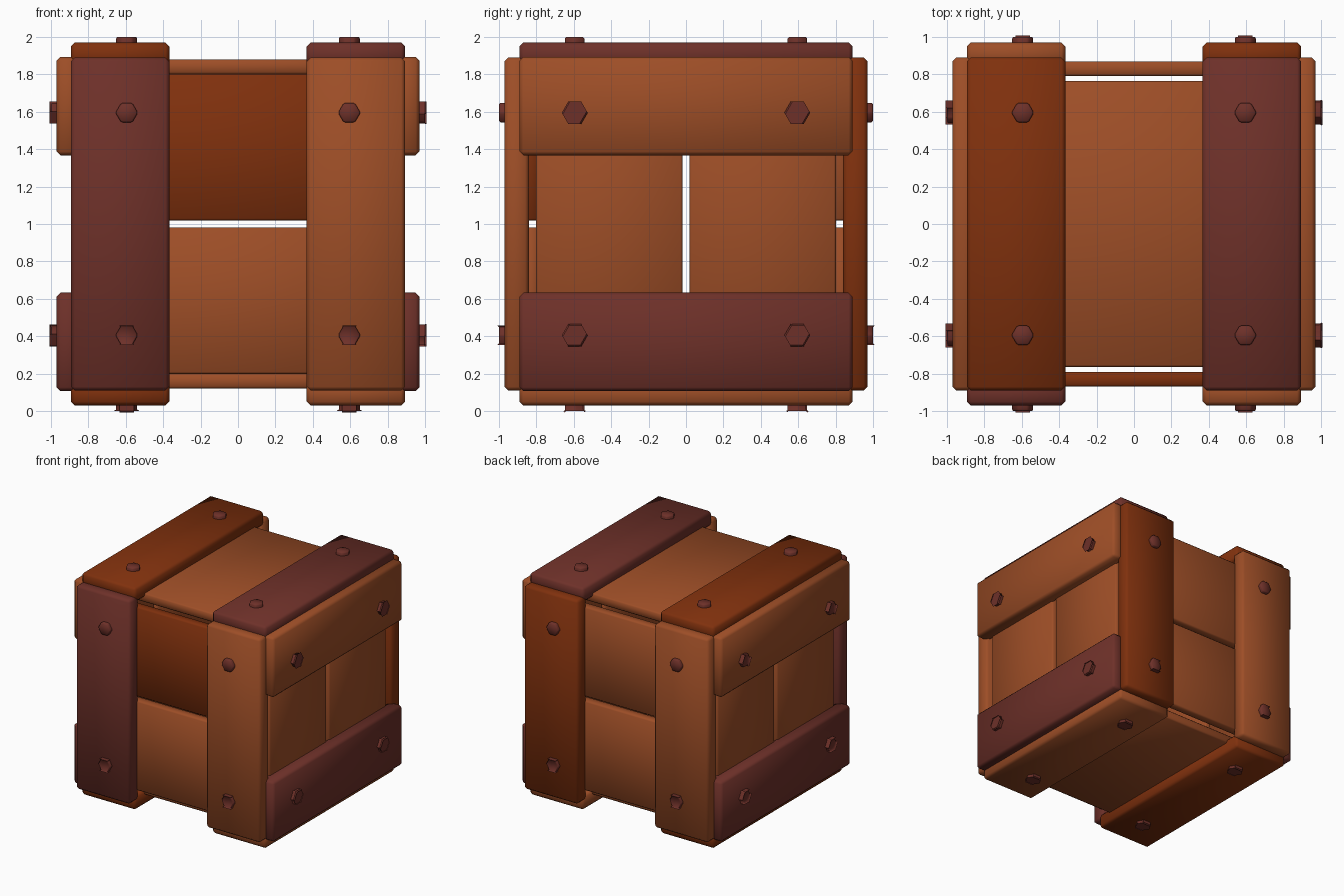
import bpy
import bmesh
from math import radians
from mathutils import Matrix, Vector

cube = bpy.data.objects.get("Cube")
if cube:
    bpy.data.objects.remove(cube, do_unlink=True)


def material(name, rgb):
    mat = bpy.data.materials.new(name)
    mat.use_nodes = True
    mat.diffuse_color = (*rgb, 1)
    mat.node_tree.nodes["Principled BSDF"].inputs["Base Color"].default_value = (*rgb, 1)
    return mat


ORANGE = material("orange brown wood", (0.34, 0.076, 0.020))
RUSSET = material("russet wood", (0.215, 0.030, 0.004))
MAROON = material("maroon wood", (0.155, 0.030, 0.022))

MIDDLE = Vector((0, 0, 1))


def finish(name, bm, mat, bevel, matrix):
    """Turn a bmesh into a bevelled, smooth shaded object."""
    mesh = bpy.data.meshes.new(name)
    bm.transform(matrix)
    bmesh.ops.bevel(bm, geom=bm.edges[:], offset=bevel, segments=1, affect='EDGES')
    bm.to_mesh(mesh)
    bm.free()
    mesh.materials.append(mat)
    obj = bpy.data.objects.new(name, mesh)
    bpy.context.collection.objects.link(obj)
    bpy.ops.object.select_all(action='DESELECT')
    obj.select_set(True)
    bpy.context.view_layer.objects.active = obj
    bpy.ops.object.shade_smooth_by_angle(angle=radians(60))


def board(name, centre, size, mat, bevel):
    bm = bmesh.new()
    bmesh.ops.create_cube(bm, size=1)
    place = Matrix.Translation(MIDDLE + Vector(centre)) @ Matrix.Diagonal((*size, 1))
    finish(name, bm, mat, bevel, place)


def bolt(name, centre, normal, point_dir):
    """Hexagonal bolt head along normal, with a corner facing point_dir."""
    bm = bmesh.new()
    bmesh.ops.create_cone(bm, cap_ends=True, segments=6, radius1=0.06, radius2=0.06, depth=0.08)
    corner = max((v.co.xy for v in bm.verts), key=lambda c: c.x)
    if corner.x < 0.059:  # turn so that a corner lies on local x
        bm.transform(Matrix.Rotation(radians(30), 4, 'Z'))
    side = normal.cross(point_dir)
    turn = Matrix((point_dir, side, normal)).transposed().to_4x4()
    finish(name, bm, MAROON, 0.008, Matrix.Translation(MIDDLE + centre) @ turn)


X, Y, Z = Vector((1, 0, 0)), Vector((0, 1, 0)), Vector((0, 0, 1))

# Each side: outward normal, plank direction, spread direction,
# plank colours (negative, positive spread), bolt corner direction
SIDES = {
    "front": (-Y, Z, X, (MAROON, ORANGE), X),
    "back": (Y, Z, X, (ORANGE, RUSSET), X),
    "left": (X, Y, Z, (MAROON, ORANGE), Y),
    "right": (-X, Y, Z, (MAROON, ORANGE), Y),
    "top": (Z, Y, X, (RUSSET, MAROON), X),
    "bottom": (-Z, Y, X, (RUSSET, ORANGE), X),
}


def extent(*pairs):
    """Box size from axis and length pairs."""
    total = Vector()
    for axis, length in pairs:
        total += Vector(abs(c) for c in axis) * length
    return total


# Outer planks, two per side, each with two bolts
for side, (normal, along, spread, colours, corner) in SIDES.items():
    for sign, mat in zip((-1, 1), colours):
        tag = "a" if sign < 0 else "b"
        board(f"{side}_plank_{tag}", normal * 0.905 + spread * sign * 0.63,
              extent((normal, 0.13), (along, 1.78), (spread, 0.525)), mat, 0.02)
        for end in (-1, 1):
            bolt(f"{side}_bolt_{tag}_{'low' if end < 0 else 'high'}",
                 normal * 0.96 + spread * sign * 0.595 + along * end * 0.595,
                 normal, corner)

# Inner panels: stacked boards on front and back
for side, y in (("front", -0.83), ("back", 0.83)):
    for level, z in (("lower", -0.41), ("upper", 0.41)):
        mat = RUSSET if (side, level) == ("front", "upper") else ORANGE
        board(f"{side}_{level}_panel", (0, y, z), (1.56, 0.08, 0.785), mat, 0.012)

# Upright boards on the left and right
for side, x in (("left", 0.83), ("right", -0.83)):
    for place, y in (("front", -0.41), ("rear", 0.41)):
        board(f"{side}_{place}_panel", (x, y, 0), (0.08, 0.785, 1.6), ORANGE, 0.012)

# Single sheets on top and bottom
for side, z in (("top", 0.84), ("bottom", -0.84)):
    board(f"{side}_panel", (0, 0, z), (1.56, 1.53, 0.08), ORANGE, 0.012)
